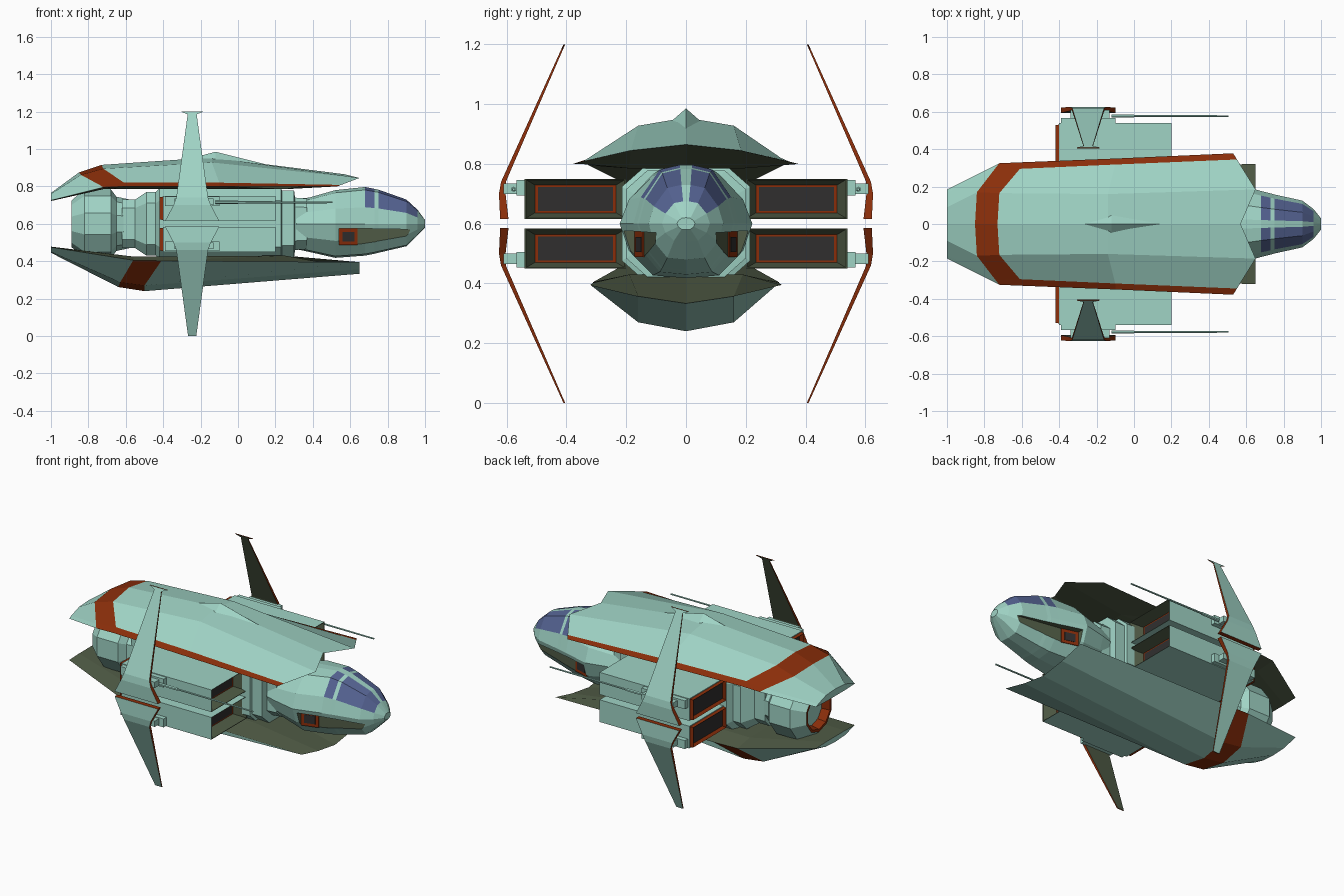
import bpy, bmesh, math

if "Cube" in bpy.data.objects:
    bpy.data.objects.remove(bpy.data.objects["Cube"])

def material(name, rgb):
    m = bpy.data.materials.new(name)
    m.diffuse_color = (*rgb, 1)
    m.use_nodes = True
    m.node_tree.nodes["Principled BSDF"].inputs["Base Color"].default_value = m.diffuse_color
    return m

TEAL = material("pale teal hull", (0.35, 0.655, 0.56))
RUST = material("rust orange trim", (0.255, 0.027, 0.003))
GLASS = material("blue window", (0.09, 0.125, 0.29))
DARK = material("dark intake", (0.03, 0.028, 0.028))
OLIVE = material("dark olive lining", (0.082, 0.108, 0.062))
MATS = [TEAL, RUST, GLASS, DARK, OLIVE]
ZC = 0.6  # height of the ship's axis


def loft(name, rings, rule=None, caps=(True, True)):
    """Skin closed rings of points; rule(ring, side, centre) picks the material."""
    bm = bmesh.new()
    rows = [[bm.verts.new(p) for p in r] for r in rings]
    n = len(rows[0])
    def face(vs, i, j):
        f = bm.faces.new(vs)
        f.material_index = rule(i, j, f.calc_center_median()) if rule else 0
    for i in range(len(rows) - 1):
        for j in range(n):
            k = (j + 1) % n
            face((rows[i][j], rows[i][k], rows[i + 1][k], rows[i + 1][j]), i, j)
    if caps[0]:
        face(rows[0][::-1], -1, 0)
    if caps[1]:
        face(rows[-1], len(rows) - 1, 0)
    bmesh.ops.remove_doubles(bm, verts=bm.verts, dist=1e-5)
    bmesh.ops.recalc_face_normals(bm, faces=bm.faces)
    me = bpy.data.meshes.new(name)
    bm.to_mesh(me)
    bm.free()
    for m in MATS:
        me.materials.append(m)
    ob = bpy.data.objects.new(name, me)
    bpy.context.collection.objects.link(ob)
    return ob

def polygon(x, r, n, y=0.0, z=ZC):
    return [(x, y + r * math.cos(2 * math.pi * (k + .5) / n),
             z + r * math.sin(2 * math.pi * (k + .5) / n)) for k in range(n)]

def rect_x(x, y0, y1, z0, z1, s=(1, 1)):
    """Rectangle across x; z is measured from the ship's axis, s mirrors it."""
    return [(x, s[0] * y, ZC + s[1] * z) for y, z in ((y0, z0), (y1, z0), (y1, z1), (y0, z1))]

def box(name, x0, x1, y0, y1, z0, z1, s):
    return loft(name, [rect_x(x, y0, y1, z0, z1, s) for x in (x0, x1)])

def shell(name, rows, rule):
    """Armour shell: each row is outer half (edge to centre) plus (x, z, y) of the inner skin."""
    rings = []
    for outer, inner in rows:
        ring = outer + [(x, -y, z) for x, y, z in outer[-2::-1]]
        if inner:
            x, z, y = inner
            ring += [(x, -y, z), (x, 0, z), (x, y, z)]
        else:  # inner skin meets the outer one
            m, c = outer[-2], outer[-1]
            ring += [(m[0], -m[1], m[2]), c, m]
        rings.append(ring)
    return loft(name, rings, rule, (True, False))


# upper armour shell with U-shaped stripe and olive lining
shell("upper_shell", [
    ([(-1, .185, .725), (-1, .165, .735), (-1, .09, .76), (-1, 0, .765)], (-1, .722, .09)),
    ([(-.72, .325, .795), (-.74, .30, .808), (-.84, .17, .862), (-.85, 0, .875)], (-.72, .785, .19)),
    ([(-.60, .33, .80), (-.61, .295, .82), (-.72, .165, .895), (-.73, 0, .915)], (-.60, .785, .19)),
    ([(-.10, .35, .80), (-.10, .318, .82), (-.14, .16, .928), (-.14, 0, .955)], (.25, .785, .19)),
    ([(.53, .378, .80), (.55, .345, .808), (.65, .185, .845), (.57, 0, .865)], None),
], lambda i, j, c: 4 if j > 5 else 1 if i == 1 or (i >= 1 and j in (0, 5)) else 0)

# small ridge on top
loft("top_ridge", [
    [(-.29, 0, .94), (-.12, -.05, .942), (.16, 0, .915), (-.12, .05, .942)],
    [(-.121, 0, .985), (-.12, -.001, .985), (-.119, 0, .985), (-.12, .001, .985)]])

# lower armour shell with band and olive lining
shell("lower_shell", [
    ([(-1, .185, .475), (-1, .09, .45), (-1, 0, .445)], (-1, .478, .09)),
    ([(-.56, .31, .405), (-.63, .16, .287), (-.64, 0, .262)], (-.56, .425, .19)),
    ([(-.41, .312, .402), (-.5, .16, .27), (-.5, 0, .24)], (.25, .43, .19)),
    ([(.65, .32, .395), (.65, .16, .357), (.65, 0, .333)], None),
], lambda i, j, c: 4 if j > 3 else 1 if i == 1 else 0)

# central body: chamfered box sections
chamfer = [(1, -.65), (1, .65), (.65, 1), (-.65, 1), (-1, .65), (-1, -.65), (-.65, -1), (.65, -1)]
body = [(-.62, .13, .13), (-.55, .13, .13), (-.49, .18, .17), (-.44, .18, .17), (-.42, .215, .19),
        (.23, .215, .19), (.235, .20, .178), (.30, .20, .178), (.305, .16, .14), (.37, .16, .135)]
loft("central_body", [[(x, a * hy, ZC + b * hz) for a, b in chamfer] for x, hy, hz in body])

# rear engine with rust nozzle ring
engine = [(-.58, .13), (-.65, .145), (-.68, .185), (-.82, .185), (-.89, .125), (-.89, .11), (-.84, .10)]
loft("rear_engine", [polygon(x, r, 10) for x, r in engine],
     lambda i, j, c: 1 if i in (4, 5) else 0)

# cockpit nose with windows set by facet
half = [(0, 1), (.12, 1), (.5, .92), (.86, .45), (1, 0), (.86, -.5), (.5, -.95), (0, -1)]
prof = half + [(-a, b) for a, b in half[-2:0:-1]]
nose = [(.31, .17, .735, .465), (.38, .19, .74, .45), (.52, .222, .78, .418), (.68, .176, .797, .43),
        (.73, .164, .787, .44), (.75, .158, .783, .445), (.90, .125, .73, .48),
        (.96, .08, .675, .54), (1.0, .03, .62, .58)]
def window(i, j, c):
    return 2 if i in (3, 5, 6) and j in (1, 2, 11, 12) else 0
cockpit = loft("cockpit", [[(x, a * w, ZC + b * ((t - ZC) if b > 0 else (ZC - lo))) for a, b in prof]
                           for x, w, t, lo in nose], window)

# cheek intakes: tapering olive channel on each side with a framed dark opening
for s in (1, -1):
    cut = loft("channel_cutter", [rect_x(x, y, .26, z0, z1, (s, 1)) for x, y, z0, z1 in
                                  ((.54, .168, -.115, -.025), (.64, .14, -.11, -.025),
                                   (.92, .10, -.068, -.03))], lambda i, j, c: 4)
    mod = cockpit.modifiers.new("channel", 'BOOLEAN')
    mod.operation, mod.object, mod.solver = 'DIFFERENCE', cut, 'EXACT'
    bpy.context.view_layer.objects.active = cockpit
    bpy.ops.object.modifier_apply(modifier=mod.name)
    bpy.data.objects.remove(cut)
    def plate(name, a, b, d, z0, z1, mat):
        ends = [(.54 + .1 * t, .168 - .028 * t) for t in (a, b)]
        loft(name, [rect_x(x, y - .004, y + d, z0, z1, (s, 1)) for x, y in ends],
             lambda i, j, c: mat)
    plate("cheek_intake_frame", .01, 1, .004, -.112, -.026, 1)
    plate("cheek_intake_opening", .2, .82, .006, -.094, -.044, 3)

# side pods, mounts and fins, four of each
def inset(x, d, s):
    return rect_x(x, .20 + d, .54 - d, .016 + d * .6, .15 - d * .6, s)

POD = {-1: 3, 0: 1, 1: 1, 4: 4, 5: 4, 6: 1, 7: 3}  # dark ends, rust frames, olive walls
for s in ((1, 1), (1, -1), (-1, 1), (-1, -1)):
    upper = s[1] > 0
    tag = ("left" if s[0] > 0 else "right") + ("_upper" if upper else "_lower")
    rings = [inset(-.405, .032, s), inset(-.42, .012, s), inset(-.40, .008, s),
             inset(-.40, 0, s), inset(.20, 0, s), inset(.20, .005, s), inset(.13, .034, s),
             inset(.13, .044, s)]
    loft("side_pod_" + tag, rings, lambda i, j, c: POD.get(i, 0))
    box("fin_mount_" + tag, -.39, -.10, .53, .568, .095, .146, s)
    box("fin_pivot_" + tag, -.34, -.13, .56, .61, .10, .135, s)
    # (height over axis, y, half width in x, half thickness); only upper fins have a flared tip
    fin = [(.015, .608, .145, .014), (.10, .615, .10, .011), (.14, .611, .085, .008),
           (.585, .414, .024, .003), (.60, .407, .06 if upper else .022, .003)]
    loft("fin_" + tag, [[(-.245 + a * w, s[0] * (y + b * t), ZC + s[1] * z)
                         for a, b in ((-1, -1), (1, -1), (1, 1), (-1, 1))]
                        for z, y, w, t in fin],
         lambda i, j, c: 1 if i in (-1, 4) or j in (1, 3) else 4 if j == 0 else 0)

# gun barrels along the upper pods
for side, s in (("left", 1), ("right", -1)):
    loft("gun_barrel_" + side, [polygon(x, r, 6, s * .577, .715)
                                for x, r in ((-.12, .009), (0, .009), (.0, .006), (.505, .005))])
